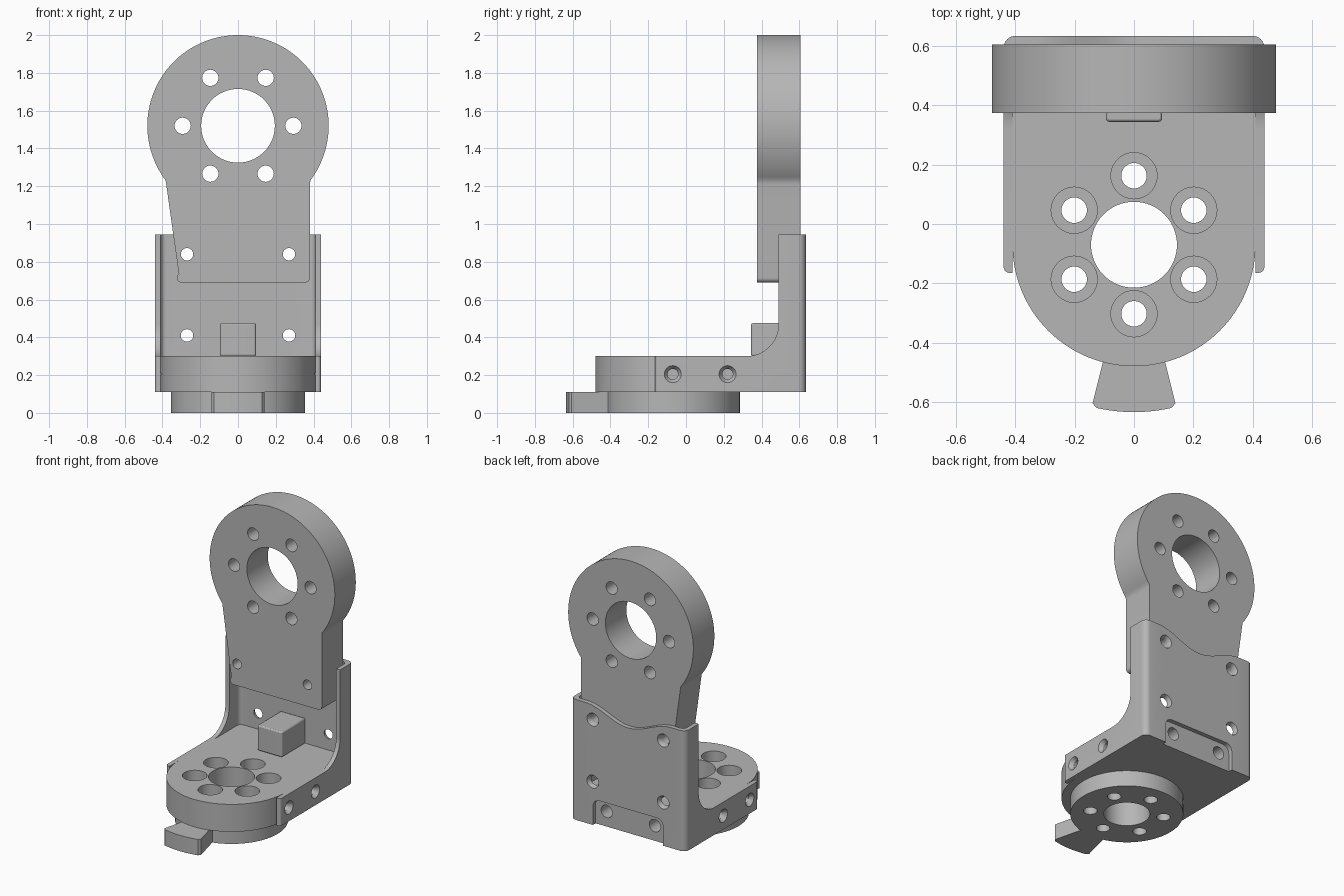
import bpy, bmesh
from math import sin, cos, tan, pi, radians, atan2
from mathutils import Vector

cube = bpy.data.objects.get("Cube")
if cube:
    bpy.data.objects.remove(cube, do_unlink=True)

GREY = (0.47, 0.47, 0.47, 1)
mat = bpy.data.materials.new("plain grey")
mat.use_nodes = True
mat.diffuse_color = GREY
mat.node_tree.nodes["Principled BSDF"].inputs["Base Color"].default_value = GREY

PLACE = {"x": lambda u, v, w: (w, u, v),
         "y": lambda u, v, w: (u, w, v),
         "z": lambda u, v, w: (u, v, w)}


def loft(name, rings, axis):
    """Skin a stack of outlines, each given as (points, position on axis)."""
    bm = bmesh.new()
    loops = [[bm.verts.new(PLACE[axis](u, v, w)) for u, v in pts] for pts, w in rings]
    for a, b in zip(loops, loops[1:]):
        for i in range(len(a)):
            j = (i + 1) % len(a)
            bm.faces.new((a[i], a[j], b[j], b[i]))
    bm.faces.new(loops[0])
    bm.faces.new(loops[-1])
    bmesh.ops.recalc_face_normals(bm, faces=bm.faces)
    mesh = bpy.data.meshes.new(name)
    bm.to_mesh(mesh)
    bm.free()
    mesh.materials.append(mat)
    ob = bpy.data.objects.new(name, mesh)
    bpy.context.collection.objects.link(ob)
    return ob


def prism(name, pts, axis, a, b):
    return loft(name, [(pts, a), (pts, b)], axis)


def arc(cx, cy, r, a0, a1, n=48):
    return [(cx + r * cos(radians(a0 + (a1 - a0) * i / n)),
             cy + r * sin(radians(a0 + (a1 - a0) * i / n))) for i in range(n + 1)]


def rounded(corners, n=6):
    """Outline from (u, v, radius) corners."""
    out = []
    for i, (u, v, r) in enumerate(corners):
        p = Vector((u, v))
        if r == 0:
            out.append((u, v))
            continue
        d1 = (Vector(corners[i - 1][:2]) - p).normalized()
        d2 = (Vector(corners[(i + 1) % len(corners)][:2]) - p).normalized()
        half = d1.angle(d2) / 2
        c = p + (d1 + d2).normalized() * (r / sin(half))
        s, e = p + d1 * (r / tan(half)) - c, p + d2 * (r / tan(half)) - c
        start = atan2(s.y, s.x)
        sweep = (atan2(e.y, e.x) - start + pi) % (2 * pi) - pi
        out += [(c.x + r * cos(start + sweep * k / n),
                 c.y + r * sin(start + sweep * k / n)) for k in range(n + 1)]
    return out


def cut(target, cutter):
    cutter.hide_render = True
    mod = target.modifiers.new("cut", "BOOLEAN")
    mod.operation, mod.solver, mod.object = "DIFFERENCE", "EXACT", cutter
    deps = bpy.context.evaluated_depsgraph_get()
    mesh = bpy.data.meshes.new_from_object(target.evaluated_get(deps))
    target.modifiers.clear()
    target.data = mesh
    bpy.data.objects.remove(cutter, do_unlink=True)


def hole(target, axis, u, v, steps, n=32):
    """Turned hole: steps are (radius, position on axis)."""
    rings = [(arc(u, v, r, 0, 360 - 360 / n, n - 1), w) for r, w in steps]
    cut(target, loft("hole_cutter", rings, axis))


def bolt_circle(cx, cy, r, first):
    return [(cx + r * cos(radians(first + 60 * k)),
             cy + r * sin(radians(first + 60 * k))) for k in range(6)]


BOLT, SCREW = 0.043, 0.033
AXLE_Y, RING_Z = -0.07, 1.52
PLATE_IN, PLATE_OUT = 0.605, 0.635
FLOOR, DECK = 0.11, 0.30

# Upright arm: ring head with a flat neck
arm_pts = rounded([(-0.38, 0.69, 0.025), (0.38, 0.69, 0.025), (0.38, 1.21, 0)])
arm_pts += arc(0, RING_Z, 0.48, -37, 217, 96) + [(-0.38, 1.21)]
arm = prism("upright_arm", arm_pts, "y", 0.375, PLATE_IN)
hole(arm, "y", 0, RING_Z, [(0.195, 0), (0.195, 1)], 64)
for u, v in bolt_circle(0, RING_Z, 0.293, 0):
    hole(arm, "y", u, v, [(BOLT, 0), (BOLT, 1)])
for s in (-1, 1):
    hole(arm, "y", s * 0.27, 0.84, [(SCREW, 0), (SCREW, 1)])

# Bent bracket: U-shaped channel trimmed to the side profile
right_half = [(0.44, -0.165, 0.02), (0.44, PLATE_OUT, 0.04)]
inner_half = [(0.41, PLATE_IN, 0.03), (0.41, -0.165, 0)]
channel = right_half + [(-x, y, r) for x, y, r in reversed(right_half)]
channel += [(-x, y, r) for x, y, r in reversed(inner_half)] + inner_half
bracket = prism("bent_bracket", rounded(channel), "z", FLOOR, 0.945)
side = rounded([(-0.5, DECK, 0), (0.49, DECK, 0.17), (0.49, 1.2, 0), (-0.5, 1.2, 0)], 16)
cut(bracket, prism("side_cutter", side, "x", -1, 1))

# Dip in the top edge, and the notch at the bottom of the back
dip = [(0.33 * k / 16, 0.9 - 0.045 * cos(pi * k / 16)) for k in range(-16, 17)]
cut(bracket, prism("dip_cutter", dip + [(0.33, 1.1), (-0.33, 1.1)], "y", 0.55, 0.8))
notch = rounded([(-0.27, 0, 0), (0.27, 0, 0), (0.27, 0.29, 0.05), (-0.27, 0.29, 0.05)])
cut(bracket, prism("notch_cutter", notch, "y", 0.55, 0.8))

# Base block with half-round front
base_pts = arc(0, AXLE_Y, 0.41, 180, 360, 64) + [(0.41, PLATE_IN), (-0.41, PLATE_IN)]
base = prism("base_block", base_pts, "z", FLOOR, DECK)

# Lower flange with its pointer tab
tab = rounded([(-0.149, -0.616, 0.02), (0.149, -0.616, 0.02), (0.092, -0.413, 0),
               (-0.092, -0.413, 0)])
tab_end = [p for p in arc(0, AXLE_Y, 0.565, 257, 283, 10)]
corner = [(0.14, -0.605)]
flange_pts = arc(0, AXLE_Y, 0.355, -75, 255, 80)
flange_pts += [(-x, y) for x, y in corner] + tab_end + corner
flange = prism("lower_flange", flange_pts, "z", 0, FLOOR)

# Axle hole and bolt circle through base and flange
for part in (base, flange):
    hole(part, "z", 0, AXLE_Y, [(0.145, -1), (0.145, 1)], 64)
for u, v in bolt_circle(0, AXLE_Y, 0.233, 30):
    hole(flange, "z", u, v, [(BOLT, -1), (BOLT, 1)])
    hole(base, "z", u, v, [(BOLT, 0), (BOLT, 0.17), (0.078, 0.17), (0.078, 1)])

# Countersunk screw holes in the bracket, blind holes in the base
for s in (-1, 1):
    for z in (0.41, 0.84):
        hole(bracket, "y", s * 0.27, z,
             [(SCREW, 0.5), (SCREW, 0.612), (0.045, PLATE_OUT), (0.045, 0.7)])
    hole(base, "y", s * 0.185, 0.215, [(BOLT, 0.45), (BOLT, 0.7)])
    for y in (AXLE_Y, 0.22):
        hole(bracket, "x", y, 0.205,
             [(0.028, s * 0.4), (0.028, s * 0.415), (0.045, s * 0.44), (0.045, s * 0.5)])
        hole(base, "x", y, 0.205, [(0.028, s * 0.33), (0.028, s * 0.5)])

# Small stop block on the deck
stop = prism("stop_block", rounded([(-0.095, 0.345, 0.012), (0.095, 0.345, 0.012),
                                    (0.095, PLATE_IN, 0), (-0.095, PLATE_IN, 0)]),
             "z", DECK, 0.475)
bevel = stop.modifiers.new("soft_edges", "BEVEL")
bevel.width, bevel.segments, bevel.limit_method = 0.008, 2, "ANGLE"
bevel.angle_limit = radians(60)

# Smooth the round walls, keep edges sharp
bpy.ops.object.select_all(action="DESELECT")
for ob in (arm, bracket, base, flange, stop):
    ob.select_set(True)
    bpy.context.view_layer.objects.active = ob
bpy.ops.object.shade_smooth_by_angle(angle=radians(30))
